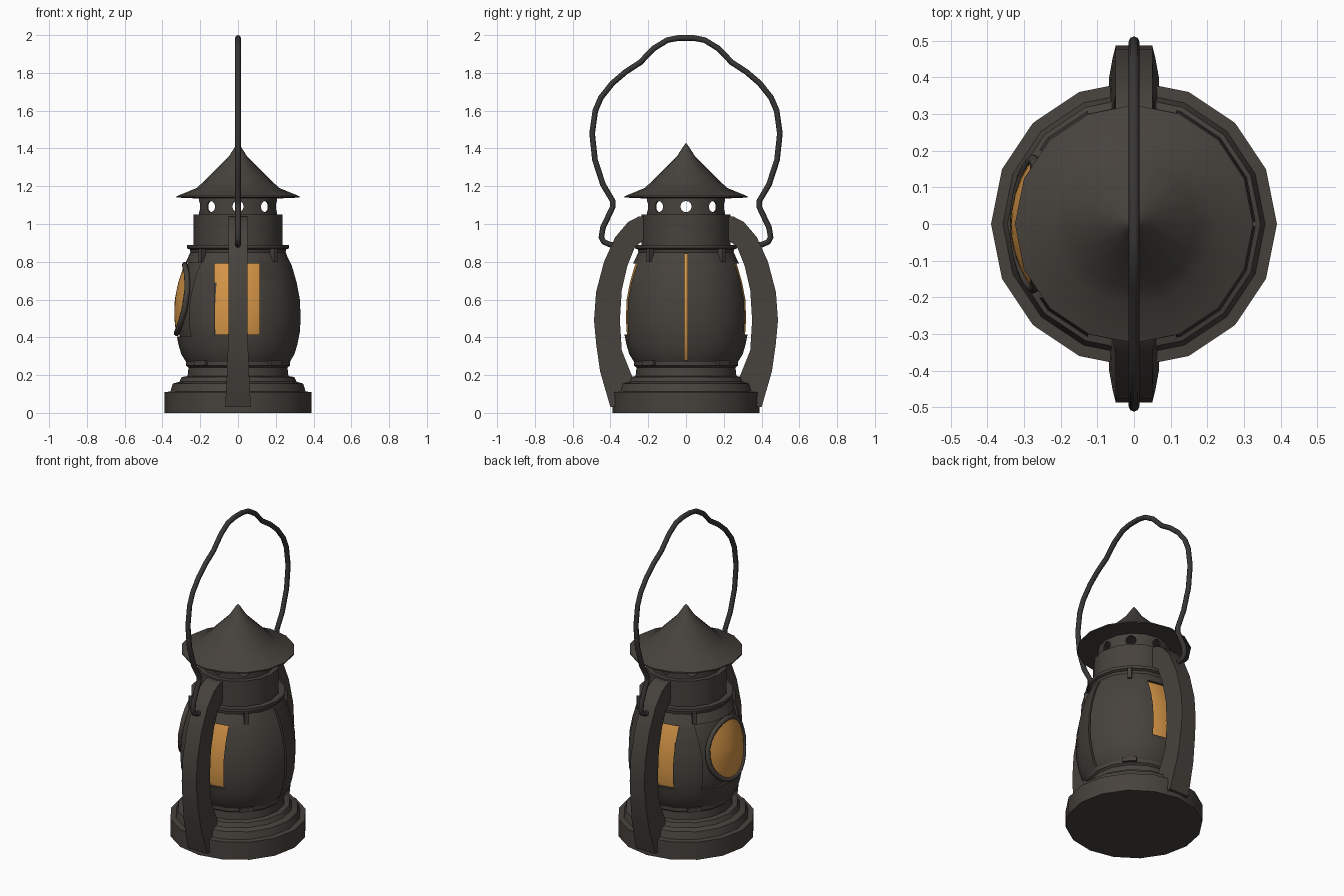
import bpy, bmesh, math
from mathutils import Vector

if "Cube" in bpy.data.objects:
    bpy.data.objects.remove(bpy.data.objects["Cube"])

SIDES = 16


def material(name, rgb):
    m = bpy.data.materials.new(name)
    m.diffuse_color = (*rgb, 1)
    m.use_nodes = True
    m.node_tree.nodes["Principled BSDF"].inputs["Base Color"].default_value = m.diffuse_color
    return m


METAL = material("dark_metal", (0.062, 0.054, 0.046))
WIRE = material("black_wire", (0.040, 0.037, 0.034))
AMBER = material("amber_glass", (0.66, 0.30, 0.062))


def finish(name, bm, mat, angle=35):
    bmesh.ops.remove_doubles(bm, verts=bm.verts, dist=1e-5)
    bmesh.ops.recalc_face_normals(bm, faces=bm.faces)
    me = bpy.data.meshes.new(name)
    bm.to_mesh(me)
    bm.free()
    ob = bpy.data.objects.new(name, me)
    bpy.context.collection.objects.link(ob)
    if mat:
        me.materials.append(mat)
    smooth(ob, angle)
    return ob


def select(ob):
    bpy.ops.object.select_all(action='DESELECT')
    ob.select_set(True)
    bpy.context.view_layer.objects.active = ob


def smooth(ob, angle=35):
    select(ob)
    bpy.ops.object.shade_smooth_by_angle(angle=math.radians(angle))


def lathe(name, profile, mat, closed=False, angle=35):
    """Revolve (radius, height) points around z."""
    bm = bmesh.new()
    rings = []
    for r, z in profile:
        rings.append([bm.verts.new((r * math.cos(a), r * math.sin(a), z))
                      for a in (2 * math.pi * i / SIDES for i in range(SIDES))])
    pairs = list(zip(rings, rings[1:]))
    if closed:
        pairs.append((rings[-1], rings[0]))
    for lo, hi in pairs:
        for i in range(SIDES):
            j = (i + 1) % SIDES
            bm.faces.new((lo[i], lo[j], hi[j], hi[i]))
    return finish(name, bm, mat, angle)


def box(name, lo, hi, mat=None):
    bm = bmesh.new()
    bmesh.ops.create_cube(bm, size=1)
    for v in bm.verts:
        v.co = Vector([(l + h) / 2 + c * (h - l) for l, h, c in zip(lo, hi, v.co)])
    return finish(name, bm, mat)


def cut(ob, cutter):
    mod = ob.modifiers.new("cut", 'BOOLEAN')
    mod.operation, mod.solver, mod.object = 'DIFFERENCE', 'EXACT', cutter
    select(ob)
    bpy.ops.object.modifier_apply(modifier=mod.name)
    bpy.data.objects.remove(cutter)


def tube(name, points, radius, mat, cyclic=False):
    cu = bpy.data.curves.new(name, 'CURVE')
    cu.dimensions = '3D'
    cu.bevel_depth, cu.bevel_resolution = radius, 2
    cu.use_fill_caps = True
    sp = cu.splines.new('POLY')
    sp.points.add(len(points) - 1)
    for p, co in zip(sp.points, points):
        p.co = (*co, 1)
    sp.use_cyclic_u = cyclic
    cu.materials.append(mat)
    ob = bpy.data.objects.new(name, cu)
    bpy.context.collection.objects.link(ob)
    select(ob)
    bpy.ops.object.convert(target='MESH')
    smooth(bpy.context.object, 50)


# Stepped base with neck
lathe("base", [(0, 0), (.39, 0), (.39, .11), (.358, .113), (.345, .155), (.31, .165),
               (.298, .19), (.267, .195), (.262, .24), (.275, .25), (.275, .275), (0, .275)], METAL)

# Bulging body shell around an amber globe
BODY = [(.275, .27), (.30, .31), (.315, .36), (.329, .43), (.333, .5), (.329, .6),
        (.312, .69), (.286, .78), (.252, .85)]


def body_radius(z):
    for (r0, z0), (r1, z1) in zip(BODY, BODY[1:]):
        if z <= z1:
            return r0 + (r1 - r0) * (z - z0) / (z1 - z0)
    return BODY[-1][0]


body = lathe("body_shell", BODY + [(r - .02, z) for r, z in reversed(BODY)], METAL, closed=True)
cut(body, box("window_cutter", (-.125, -1, .415), (.115, 1, .79)))     # front and back windows
cut(body, box("lens_cutter", (-1, -.2, .405), (-.1, .2, .795)))        # recess behind lens
cut(body, box("seam_cutter", (.1, -.007, .28), (1, .007, .84)))        # narrow side seam
smooth(body)

globe = lathe("glass_globe", [(r - .015, z) for r, z in BODY], AMBER)
globe.data.materials.append(METAL)
for f in globe.data.polygons:                                          # opaque backing on the lens side
    if f.center.x < -.16 and abs(f.center.y) < .27:
        f.material_index = 1

# Round lens following the body curve, with its rim
LENS_Z = .603


def on_body(rho, t, lift):
    y, z = .175 * rho * math.cos(t), LENS_Z + .182 * rho * math.sin(t)
    r = body_radius(z) + lift
    return (-math.sqrt(r * r - y * y), y, z)


STEPS = 24
turns = [2 * math.pi * i / STEPS for i in range(STEPS)]
bm = bmesh.new()
rings = [[bm.verts.new(on_body(k / 4, t, .006 * (1 - (k / 4) ** 2))) for t in turns] for k in range(1, 5)]
centre = bm.verts.new(on_body(0, 0, .006))
for i in range(STEPS):
    j = (i + 1) % STEPS
    bm.faces.new((centre, rings[0][j], rings[0][i]))
    for a, b in zip(rings, rings[1:]):
        bm.faces.new((a[i], a[j], b[j], b[i]))
lens = finish("lens", bm, AMBER)
if lens.data.polygons[0].normal.x > 0:
    lens.data.flip_normals()
tube("lens_rim", [on_body(1, t, -.002) for t in turns], .015, METAL, cyclic=True)

# Flange, upper collar, vent band and roof
lathe("flange", [(0, .84), (.25, .84), (.255, .865), (.27, .872), (.27, .89), (0, .89)], METAL)
lathe("upper_collar", [(.205, .88), (.235, .88), (.235, 1.05), (.2, 1.05)], METAL)
band = lathe("vent_band", [(.207, 1.03), (.207, 1.145), (.198, 1.145), (.198, 1.03)], METAL, closed=True)
for i in range(4):
    bm = bmesh.new()
    bmesh.ops.create_cone(bm, cap_ends=True, segments=12, radius1=.03, radius2=.03, depth=1)
    drill = finish("vent_cutter", bm, None)
    drill.rotation_euler = (math.pi / 2, 0, i * math.pi / 4)
    drill.location.z = 1.092
    bpy.context.view_layer.update()
    cut(band, drill)
smooth(band)
lathe("roof", [(0, 1.135), (.21, 1.135), (.325, 1.14), (.325, 1.147), (.22, 1.19), (.175, 1.23),
               (.05, 1.355), (.015, 1.41), (0, 1.43)], METAL, angle=50)

# Side arms: outer (y, z), inner (y, z), half width
ARM = [((.40, .03), (.25, .03), .068), ((.455, .22), (.28, .18), .058),
       ((.475, .36), (.34, .33), .053), ((.487, .49), (.35, .49), .05),
       ((.476, .64), (.34, .65), .05), ((.434, .8), (.31, .78), .05),
       ((.375, .93), (.27, .88), .05), ((.307, 1.01), (.215, .92), .05),
       ((.25, 1.04), (.205, .94), .05), ((.205, 1.04), (.20, .95), .05)]
# Handle half path (y, z) from the hook up to the top
HANDLE = [(.365, .893), (.40, .89), (.435, .905), (.448, .93), (.44, .98), (.388, 1.09), (.387, 1.12),
          (.44, 1.21), (.482, 1.34), (.497, 1.48), (.48, 1.6), (.45, 1.67), (.39, 1.745),
          (.32, 1.805), (.243, 1.855), (.17, 1.93), (.10, 1.973), (.04, 1.985)]

for s, side in ((-1, "front"), (1, "back")):
    bm = bmesh.new()
    loops = []
    for (yo, zo), (yi, zi), w in ARM:
        loops.append([bm.verts.new(c) for c in
                      ((-w, s * yo, zo), (w, s * yo, zo), (w, s * yi, zi), (-w, s * yi, zi))])
    for a, b in zip(loops, loops[1:]):
        for i in range(4):
            j = (i + 1) % 4
            bm.faces.new((a[i], a[j], b[j], b[i]))
    bm.faces.new(loops[0])
    bm.faces.new(loops[-1])
    finish(side + "_arm", bm, METAL, 30)

tube("carry_handle", [(0, -y, z) for y, z in HANDLE] + [(0, y, z) for y, z in reversed(HANDLE)],
     .015, WIRE)

# Small clips on the diagonals holding the body
for i in range(4):
    a = math.pi / 4 + i * math.pi / 2
    for label, lo, hi in (("upper_clip", (.25, -.012, .8), (.285, .012, .87)),
                          ("lower_clip", (.26, -.04, .252), (.287, .04, .278))):
        clip = box(f"{label}_{i + 1}", lo, hi, METAL)
        clip.rotation_euler.z = a
